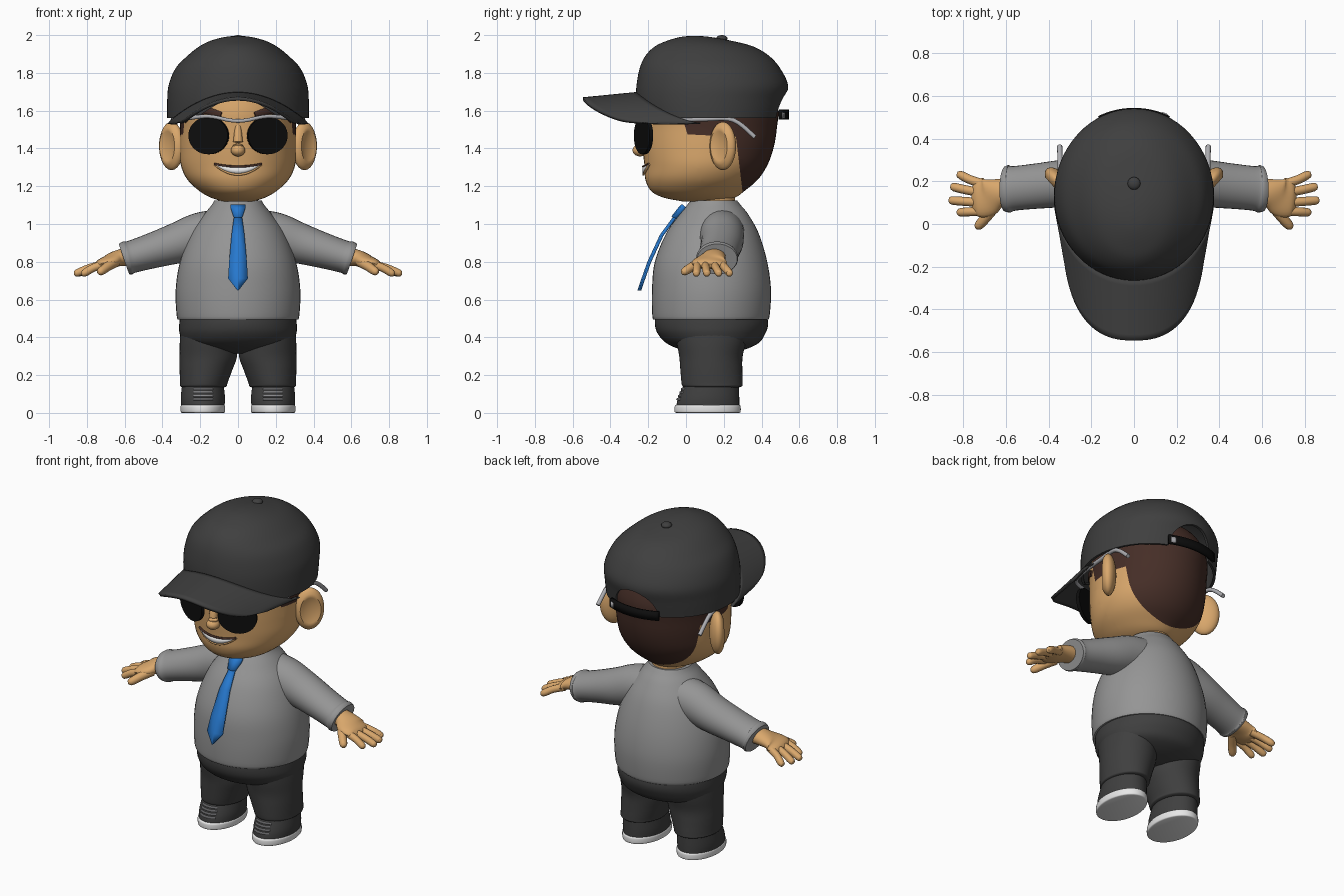
import bpy, bmesh
from math import sin, cos, pi, sqrt, radians
from mathutils import Vector, Matrix

if "Cube" in bpy.data.objects:
    bpy.data.objects.remove(bpy.data.objects["Cube"])


def material(name, *rgb):
    m = bpy.data.materials.new(name)
    m.use_nodes = True
    m.diffuse_color = (*rgb, 1)
    m.node_tree.nodes["Principled BSDF"].inputs["Base Color"].default_value = (*rgb, 1)
    return m


charcoal = material("charcoal cloth", .05, .05, .05)
shirt_grey = material("shirt grey", .3, .3, .3)
skin = material("skin", .7, .39, .15)
brown = material("hair brown", .06, .027, .02)
black = material("black", .004, .004, .004)
silver = material("silver", .42, .42, .44)
white = material("white", .8, .8, .8)
blue = material("tie blue", .02, .19, .62)
parts = []


def finish(name, bm, *mats):
    bmesh.ops.recalc_face_normals(bm, faces=bm.faces)
    mesh = bpy.data.meshes.new(name)
    bm.to_mesh(mesh)
    bm.free()
    ob = bpy.data.objects.new(name, mesh)
    bpy.context.collection.objects.link(ob)
    for m in mats:
        mesh.materials.append(m)
    parts.append(ob)
    return ob


def spline(rows, n=5):
    """Smooth curve through rows of numbers."""
    out = []
    for i in range(len(rows) - 1):
        a, b, c, d = (rows[max(0, min(len(rows) - 1, i + k))] for k in (-1, 0, 1, 2))
        for t in (j / n for j in range(n)):
            out.append([q + t / 2 * (r - p + t * (2*p - 5*q + 4*r - s + t * (3*(q - r) + s - p)))
                        for p, q, r, s in zip(a, b, c, d)])
    return out + [list(rows[-1])]


def skin_rings(rings):
    bm = bmesh.new()
    vs = [[bm.verts.new(p) for p in ring] for ring in rings]
    n = len(vs[0])
    for a, b in zip(vs, vs[1:]):
        for i in range(n):
            bm.faces.new((a[i], a[(i + 1) % n], b[(i + 1) % n], b[i]))
    bm.faces.new(vs[0])
    bm.faces.new(vs[-1])
    return bm


def loft(rows, cx=None, seg=48):
    """Stack of ovals: height, front, back, half width, optional centre x."""
    rings = []
    for z, f, b, rx, *x in spline(rows):
        mid = x[0] if x else (cx or 0)
        rings.append([(mid + rx * sin(2*pi*i/seg), (f + b)/2 - (b - f)/2 * cos(2*pi*i/seg), z)
                      for i in range(seg)])
    return skin_rings(rings)


def tube(name, path, mat, side=1, seg=16):
    """Tube along x, y, z, half width and optional half height."""
    pts = spline([(p[0] * side, *p[1:]) for p in path])
    rings = []
    for i, p in enumerate(pts):
        t = Vector(pts[min(i + 1, len(pts) - 1)][:3]) - Vector(pts[max(i - 1, 0)][:3])
        across = t.cross((0, 0, 1)).normalized()
        up = across.cross(t).normalized()
        rings.append([Vector(p[:3]) + across * p[3] * cos(2*pi*k/seg) + up * p[-1] * sin(2*pi*k/seg)
                      for k in range(seg)])
    return finish(name, skin_rings(rings), mat)


def sheet(name, rows, mat, thick):
    bm = bmesh.new()
    vs = [[bm.verts.new(p) for p in row] for row in rows]
    for a, b in zip(vs, vs[1:]):
        for i in range(len(a) - 1):
            bm.faces.new((a[i], a[i + 1], b[i + 1], b[i]))
    ob = finish(name, bm, mat)
    mod = ob.modifiers.new("thickness", "SOLIDIFY")
    mod.thickness, mod.offset = thick, 0
    return ob


def ball(name, centre, size, mat):
    bm = bmesh.new()
    bmesh.ops.create_uvsphere(bm, u_segments=24, v_segments=16, radius=1,
                              matrix=Matrix.LocRotScale(Vector(centre), None, Vector(size)))
    return finish(name, bm, mat)


# Head, with hair split off along clean cuts
head_rows = [(1.12, -.02, .19, .08), (1.14, -.12, .26, .145), (1.175, -.185, .31, .205),
             (1.235, -.215, .38, .268), (1.31, -.22, .43, .302), (1.4, -.23, .463, .308),
             (1.5, -.235, .48, .307), (1.62, -.235, .485, .305), (1.75, -.18, .42, .25), (1.85, 0, .25, .1)]
bm = loft(head_rows)
cuts = [((0, .3, 1.165), (0, 1, .12)), ((0, 0, 1.475), (0, .05, 1)), ((0, 0, 1.5), (0, 1, .3))]
for co, no in cuts:
    bmesh.ops.bisect_plane(bm, geom=bm.verts[:] + bm.edges[:] + bm.faces[:], plane_co=co, plane_no=no)
for f in bm.faces:
    c = f.calc_center_median()
    nape, above, behind = ((c - Vector(co)).dot(Vector(no)) > 0 for co, no in cuts)
    f.material_index = int(nape or (above and behind))
finish("head", bm, skin, brown)
head_curve = spline(head_rows)


def face_y(x, z):
    _, f, b, rx = min(head_curve, key=lambda r: abs(r[0] - z))
    return (f + b)/2 - (b - f)/2 * sqrt(max(0, 1 - (x/rx)**2))


finish("neck", loft([(1.05, .03, .26, .11), (1.1, .03, .26, .105), (1.18, .03, .26, .105)]), skin)
tube("nose_bridge", [(0, -.225, 1.52, .015), (0, -.24, 1.45, .024), (0, -.24, 1.38, .03)], skin)
ball("nose_tip", (0, -.243, 1.39), (.038, .04, .032), skin)

# Smile
xs = [.125 * (i/8 - 1) for i in range(17)]


def smile(low, bend, gap):
    return [(x, face_y(x, low) - gap, low + bend * (x/.125)**2) for x in xs]


sheet("teeth", [smile(1.298, .02, .007), smile(1.282, .036, .007), smile(1.268, .05, .007)], white, .008)
for name, low, bend, mat in (("upper_lip", 1.304, .014, brown), ("lower_lip", 1.262, .055, skin)):
    tube(name, [(*p, .006) for p in smile(low, bend, .006)], mat)

# Ears, eyebrows and sunglasses
for s, label in ((1, "left"), (-1, "right")):
    bm = bmesh.new()
    bmesh.ops.create_uvsphere(bm, u_segments=32, v_segments=24, radius=1,
                              matrix=Matrix.Rotation(pi/2, 4, "Y"))
    for v in bm.verts:
        if v.co.x > .72:
            v.co.x -= 2 * (v.co.x - .72)
        v.co = Matrix.Rotation(radians(-42), 3, "Z") @ Vector((v.co.x*.045, v.co.y*.085, v.co.z*.128))
        v.co += Vector((.352, .195, 1.413))
        v.co.x *= s
    finish(label + "_ear", bm, skin)
    tube(label + "_eyebrow", [(x, face_y(x, 1.58) - .004, z, .006, .018)
                              for x, z in ((.09, 1.575), (.17, 1.6), (.25, 1.575), (.28, 1.55))], brown, s)
    bm = bmesh.new()
    turn = Matrix.Rotation(radians(22 * s), 4, "Z") @ Matrix.Rotation(pi/2, 4, "X")
    bmesh.ops.create_cone(bm, cap_ends=True, segments=40, radius1=.11, radius2=.11, depth=.02,
                          matrix=Matrix.Translation((.155 * s, -.225, 1.468)) @ turn @ Matrix.Diagonal((1.02, .9, 1, 1)))
    finish(label + "_lens", bm, black)
    tube(label + "_glasses_frame", [(0, -.265, 1.545, .01), (.05, -.262, 1.55, .01), (.155, -.235, 1.57, .01),
                                    (.27, -.18, 1.56, .012), (.32, -.08, 1.55, .012), (.335, .1, 1.555, .012),
                                    (.345, .25, 1.55, .012), (.348, .365, 1.46, .012)], silver, s, 10)


# Cap crown with raised front edge and rear opening
def seam(a):
    return 1.69 - .16 * sin(a)**2


bm = loft([(1.56, -.255, .505, .375), (1.65, -.265, .525, .375), (1.735, -.262, .54, .367),
           (1.825, -.245, .498, .33), (1.89, -.215, .44, .268), (1.94, -.165, .355, .205),
           (1.97, -.1, .24, .145), (1.99, -.03, .13, .07), (1.996, .03, .06, .01)], seg=64)
bmesh.ops.delete(bm, geom=[f for f in bm.faces if f.calc_center_median().z < 1.561 and len(f.verts) > 4],
                 context="FACES_ONLY")
for v in bm.verts:
    if v.co.y < .13:
        v.co.z = max(v.co.z, seam(min(1, abs(v.co.x)/.375) * pi/2) - .025)
bmesh.ops.remove_doubles(bm, verts=bm.verts, dist=.0005)
crown = finish("cap_crown", bm, charcoal)
shell = crown.modifiers.new("shell", "SOLIDIFY")
shell.thickness, shell.offset = .015, -1
bm = bmesh.new()
bmesh.ops.create_cone(bm, cap_ends=True, segments=40, radius1=.145, radius2=.145, depth=.4,
                      matrix=Matrix.Translation((0, .6, 1.565)) @ Matrix.Rotation(pi/2, 4, "X"))
cutter = finish("opening_cutter", bm)
cutter.hide_render = True
cut = crown.modifiers.new("opening", "BOOLEAN")
cut.operation, cut.object = "DIFFERENCE", cutter
bpy.context.view_layer.objects.active = crown
for mod in ("shell", "opening"):
    bpy.ops.object.modifier_apply(modifier=mod)
parts.remove(cutter)
bpy.data.objects.remove(cutter)
ball("cap_button", (0, .19, 1.982), (.03, .03, .018), charcoal)

# Brim arching between the crown seam and a drooping outer edge
brim = []
for j in range(11):
    row = []
    for i in range(41):
        a = radians(82) * (i/20 - 1)
        inner = Vector((.368 * sin(a), .13 - .39 * cos(a), seam(a)))
        x = .325 * abs(sin(a))**.8 * (1 if a > 0 else -1)
        y = -.01 - .535 * cos(a)**.8
        outer = Vector((x, y, 1.662 - .14 * (x/.31)**2 + .11 * max(0, y + .35)))
        row.append(inner.lerp(outer, j/10))
    brim.append(row)
sheet("cap_brim", brim, charcoal, .018)


def strap_row(z, lo, hi):
    angles = [radians(lo + (hi - lo) * i/12) for i in range(13)]
    return [(.39 * sin(a), .13 + .405 * cos(a), z) for a in angles]


sheet("cap_strap", [strap_row(1.553, -25, 25), strap_row(1.605, -25, 25)], black, .018)
sheet("strap_buckle", [strap_row(1.558, 19, 23), strap_row(1.59, 19, 23)], silver, .026)

# Shirt and tie
finish("shirt_body", loft([(.495, -.165, .43, .312), (.51, -.178, .442, .324), (.65, -.18, .45, .33),
                           (.8, -.165, .43, .307), (.95, -.105, .385, .25), (1.05, -.035, .33, .18),
                           (1.1, .005, .29, .14), (1.125, .03, .27, .125)]), shirt_grey)
for name, thick, rows in (
        ("tie_knot", .035, [(1.092, -.005, .038), (1.075, -.02, .036), (1.03, -.055, .02)]),
        ("tie_blade", .012, [(1.035, -.055, .02), (.94, -.125, .033), (.8, -.19, .046),
                             (.71, -.222, .051), (.648, -.243, .002)])):
    sheet(name, [[(-w, y, z), (0, y - .008, z), (w, y, z)] for z, y, w in rows], blue, thick)

# Sleeves and hands
for s, label in ((1, "left"), (-1, "right")):
    tube(label + "_sleeve", [(.08, .19, .96, .12, .12), (.2, .19, .94, .118, .12), (.32, .19, .9, .112, .108),
                             (.45, .178, .86, .106, .094), (.56, .167, .827, .104, .086),
                             (.585, .165, .82, .111, .09), (.603, .165, .814, .106, .085)], shirt_grey, s, 32)
    tube(label + "_palm", [(.55, .15, .83, .06, .05), (.63, .145, .82, .066, .044), (.69, .125, .8, .092, .034),
                           (.735, .125, .785, .085, .025), (.757, .125, .778, .05, .01)], skin, s, 24)
    fingers = {"index": (.06, .055, .83), "middle": (.1, .11, .868), "ring": (.145, .172, .86),
               "little": (.185, .228, .83)}
    for finger, (y0, y1, x1) in fingers.items():
        tube(f"{label}_{finger}_finger", [(.7, y0, .79, .022), ((.7 + x1)/2, (y0 + y1)/2, .768, .021),
                                          (x1 - .02, y1, .742, .02), (x1 - .004, y1, .736, .013),
                                          (x1, y1, .735, .002)], skin, s, 12)
    tube(label + "_thumb", [(.65, .09, .8, .03), (.69, .035, .775, .025), (.725, -.005, .75, .022),
                            (.737, -.018, .743, .012), (.739, -.02, .742, .002)], skin, s, 12)

# Trousers, shoes and laces
finish("trouser_hips", loft([(.53, -.16, .425, .305), (.47, -.165, .435, .311), (.42, -.15, .42, .309),
                             (.37, -.105, .385, .285), (.335, -.03, .31, .2), (.315, .04, .22, .08)]), charcoal)
for s, label in ((1, "left"), (-1, "right")):
    leg = [(.48, -.06, .34, .14, .16), (.38, -.05, .32, .15, .158), (.3, -.036, .3, .152, .157),
           (.23, -.03, .298, .14, .169), (.16, -.024, .3, .126, .181), (.142, -.018, .298, .123, .183),
           (.135, -.005, .28, .11, .183)]
    finish(label + "_trouser_leg", loft([(*r[:4], r[4] * s) for r in leg]), charcoal)
    finish(label + "_shoe", loft([(.03, -.052, .282, .114), (.08, -.042, .282, .117),
                                  (.15, -.012, .28, .11)], .186 * s), charcoal)
    finish(label + "_sole", loft([(0, -.05, .28, .11), (.006, -.06, .289, .117), (.034, -.06, .289, .118),
                                  (.042, -.052, .283, .113)], .186 * s), white)
    for k in range(4):
        z = .072 + .018 * k
        front = -.046 + .45 * (z - .072)
        tube(f"{label}_lace_{k + 1}", [(.184 + d, .12 - (.12 - front) * sqrt(1 - (d/.117)**2), z, .006)
                                       for d in (-.05, -.025, 0, .025, .05)], silver, s, 8)

# Smooth shading, keeping sharp edges
bpy.ops.object.select_all(action="DESELECT")
for ob in parts:
    ob.select_set(True)
bpy.context.view_layer.objects.active = parts[0]
bpy.ops.object.shade_smooth_by_angle(angle=radians(40))
